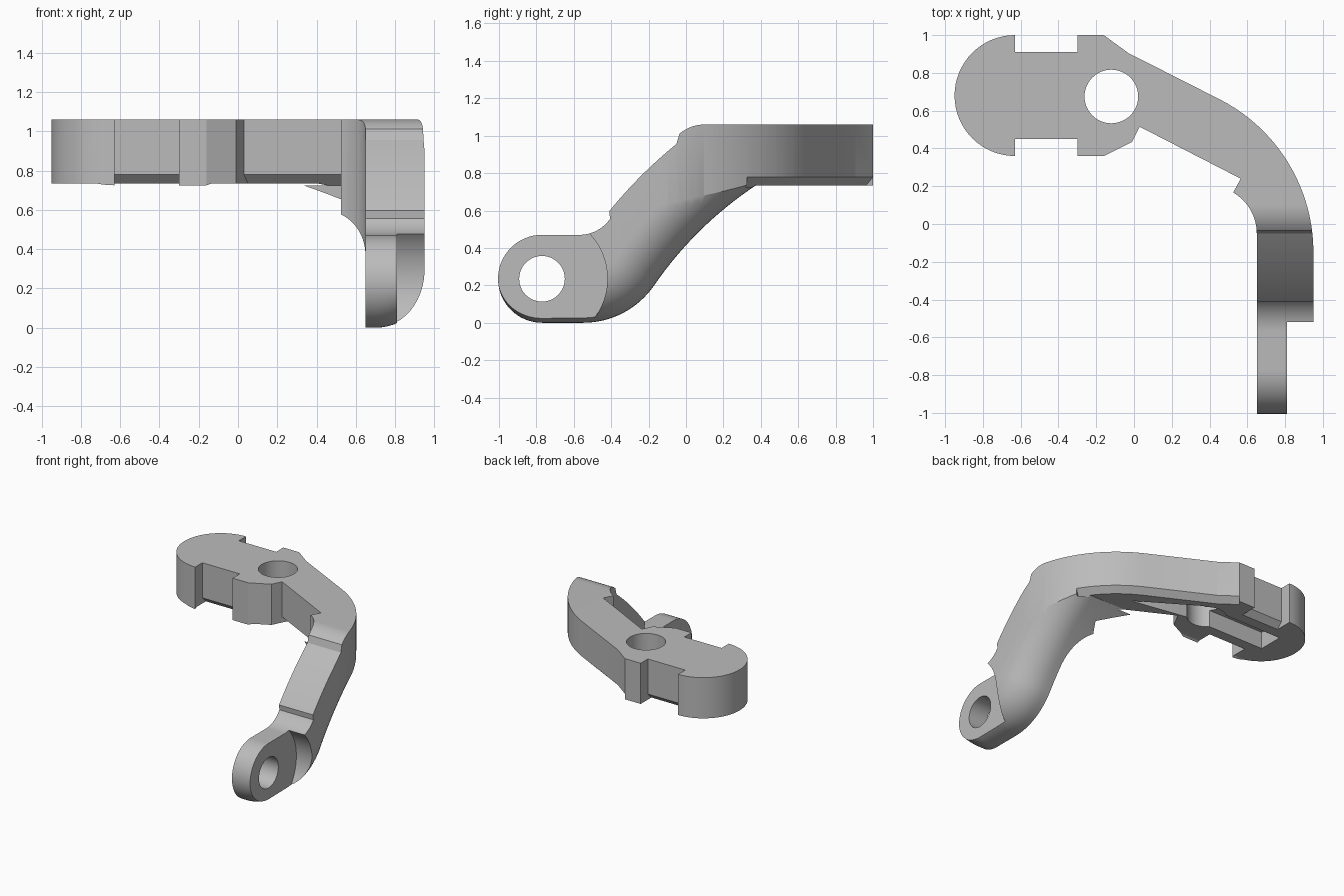
import bpy, bmesh
from math import sin, cos, radians, pi
from mathutils import Vector

cube = bpy.data.objects.get("Cube")
if cube:
    bpy.data.objects.remove(cube, do_unlink=True)

grey = bpy.data.materials.new("plain_grey")
grey.use_nodes = True
COLOUR = (0.5, 0.5, 0.5, 1)
grey.diffuse_color = COLOUR
grey.node_tree.nodes["Principled BSDF"].inputs["Base Color"].default_value = COLOUR


def arc(cx, cy, rx, start, end, steps=16, ry=None):
    ry = rx if ry is None else ry
    angles = [radians(start + (end - start) * i / steps) for i in range(steps + 1)]
    return [(cx + rx * cos(a), cy + ry * sin(a)) for a in angles]


def loft(name, rings):
    """Closed solid through rings that share a point count."""
    bm = bmesh.new()
    loops = [[bm.verts.new(p) for p in ring] for ring in rings]
    n = len(loops[0])
    for a, b in zip(loops, loops[1:]):
        for i in range(n):
            j = (i + 1) % n
            bm.faces.new((a[i], a[j], b[j], b[i]))
    bm.faces.new(loops[0])
    bm.faces.new(loops[-1])
    bmesh.ops.recalc_face_normals(bm, faces=bm.faces)
    mesh = bpy.data.meshes.new(name)
    bm.to_mesh(mesh)
    bm.free()
    mesh.materials.append(grey)
    obj = bpy.data.objects.new(name, mesh)
    bpy.context.collection.objects.link(obj)
    return obj


def prism_z(name, pts, low, high):
    return loft(name, [[(x, y, z) for x, y in pts] for z in (low, high)])


def prism_x(name, pts, low, high):
    return loft(name, [[(x, y, z) for y, z in pts] for x in (low, high)])


def combine(body, tool, operation):
    mod = body.modifiers.new(tool.name, 'BOOLEAN')
    mod.object = tool
    mod.operation = operation
    mod.solver = 'EXACT'
    bpy.context.view_layer.objects.active = body
    bpy.ops.object.modifier_apply(modifier=mod.name)
    bpy.data.objects.remove(tool, do_unlink=True)


# Plan outline: round head, notches, waist, elbow and arm
TOP, BOTTOM = 1.06, 0.735
outer_bend = arc(0.041, -0.15, 0.909, 0, 63, 20)
shoulder = [(-0.03, 0.905), (-0.16, 1.0)]
plan = arc(-0.63, 0.68, 0.32, 90, 270, 32)
plan += [(-0.63, 0.45), (-0.3, 0.45), (-0.3, 0.36), (-0.16, 0.36), (-0.01, 0.435),
         (0.03, 0.515), (0.565, 0.24)]
plan += arc(0.4, -0.05, 0.25, 60, 0, 12)
plan += [(0.65, -1.1), (0.95, -1.1)]
plan += outer_bend + shoulder
plan += [(-0.3, 1.0), (-0.3, 0.91), (-0.63, 0.91)]
bracket = prism_z("bracket", plan, -0.2, 1.3)

# Side profile, with the underside pulled in for the rounded outer edge
LUG_Y, LUG_Z, LUG_R = -0.77, 0.235, 0.235
FILLET = 0.25


def side(inset):
    pts = arc(LUG_Y, LUG_Z, LUG_R, 90, 180)
    pts += arc(LUG_Y, LUG_Z, LUG_R, 180, 270, ry=LUG_R - inset * 0.9)[1:]
    pts += arc(-0.55, 0.461, 0.461 - inset, 270, 325.5)
    pts += arc(1.478, -0.933, 2 + inset, 145.5, 123.5)[1:]
    pts += [(0.376, BOTTOM), (1.1, BOTTOM), (1.1, TOP)]
    pts += arc(0.1, 0.85, 0.21, 90, 130, 12)
    pts += arc(1.478, -0.933, 2.43, 129, 141)
    pts += arc(-0.57, 0.67, 0.2, -35, -90, 12)
    return pts


sections = [(-1.1, 0)]
for i in range(13):
    t = i / 12 * pi / 2
    sections.append((0.70 + FILLET * sin(t), FILLET * (1 - cos(t))))
sections.append((1.0, FILLET))
side_body = loft("side_body", [[(x, y, z) for y, z in side(k)] for x, k in sections])
combine(bracket, side_body, 'INTERSECT')

# Step beside the lug, lug hole and head hole
combine(bracket, prism_x("lug_step", arc(LUG_Y, LUG_Z, 0.35, 0, 354, 59), 0.81, 1.1), 'DIFFERENCE')
combine(bracket, prism_x("lug_hole", arc(LUG_Y, LUG_Z, 0.122, 0, 352.5, 47), 0.5, 1.1), 'DIFFERENCE')

# Channel in the underside of the head
channel = [(-0.72, 0.58), (0, 0.58), (0.45, 0.5), (0, 0.78), (-0.72, 0.78)]
combine(bracket, prism_z("channel", channel, 0.6, 0.87), 'DIFFERENCE')
combine(bracket, prism_z("head_hole", arc(-0.12, 0.675, 0.142, 0, 352.5, 47), 0.5, 1.3), 'DIFFERENCE')


# Chamfers along the lower edges of the head
def chamfer(path):
    pts = [Vector(p) for p in path]
    dirs = [(b - a).normalized() for a, b in zip(pts, pts[1:])]
    rings = []
    for i, p in enumerate(pts):
        d = (dirs[max(i - 1, 0)] + dirs[min(i, len(dirs) - 1)]).normalized()
        out = Vector((d.y, -d.x))
        ring = []
        for off, rise in ((-0.055, -0.01), (0.01, 0.055), (0.01, -0.01)):
            q = p + out * off
            ring.append((q.x, q.y, BOTTOM + rise))
        rings.append(ring)
    combine(bracket, loft("chamfer", rings), 'DIFFERENCE')


chamfer([(-0.63, 0.45), (-0.3, 0.45)])
chamfer([(-0.3, 0.91), (-0.63, 0.91)])
chamfer([(0.03, 0.515), (0.565, 0.24)])
chamfer([p for p in outer_bend if p[1] > 0.3] + shoulder)

# Smooth curved faces, keep edges crisp
bpy.ops.object.select_all(action='DESELECT')
bracket.select_set(True)
bpy.context.view_layer.objects.active = bracket
bpy.ops.object.shade_smooth_by_angle(angle=radians(25))
